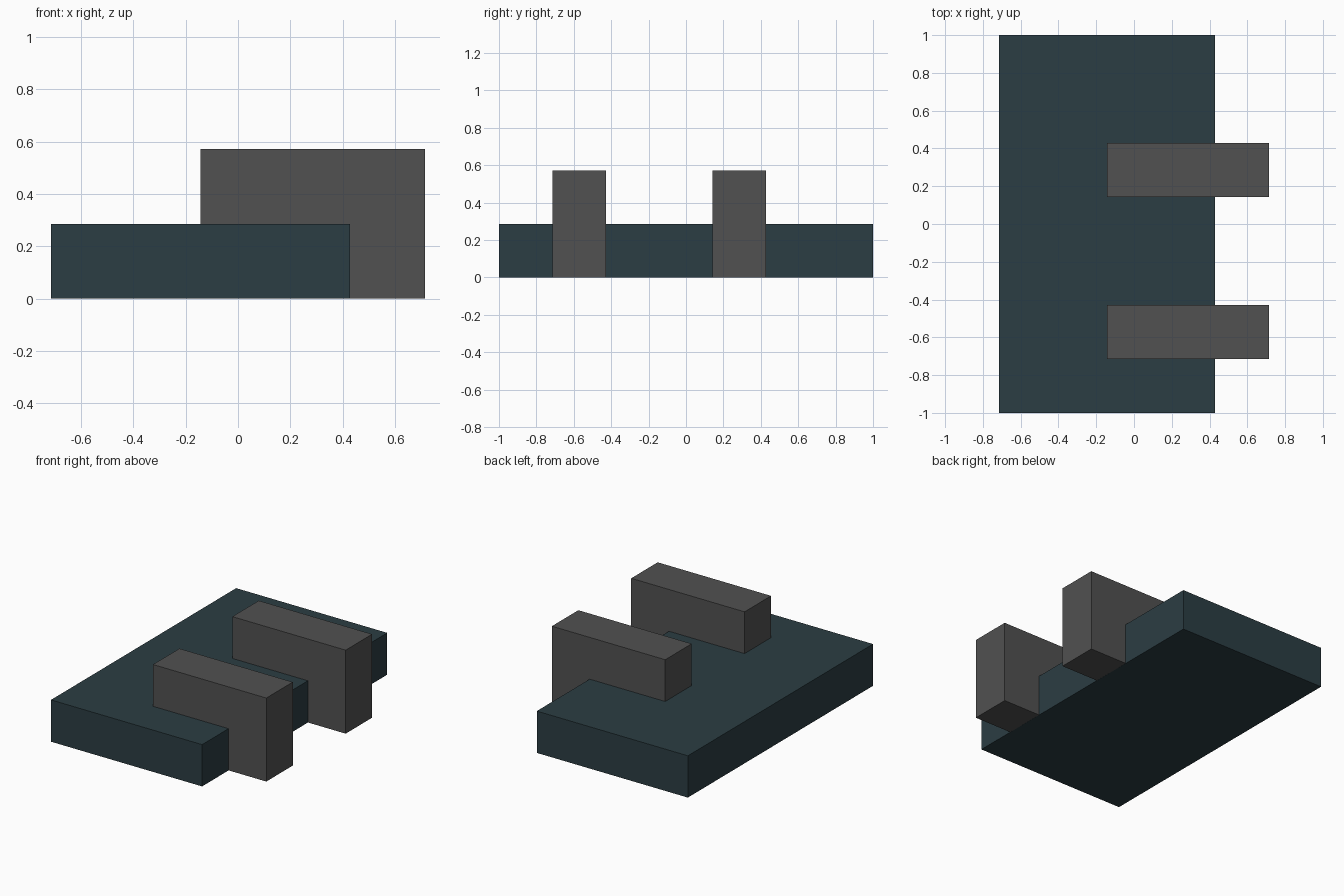
import bpy

if "Cube" in bpy.data.objects:
    bpy.data.objects.remove(bpy.data.objects["Cube"])

U = 1 / 7  # grid module of the model


def srgb(r, g, b):
    f = lambda c: c / 12.92 if c <= 0.04045 else ((c + 0.055) / 1.055) ** 2.4
    return tuple(f(v / 255) for v in (r, g, b)) + (1.0,)


def material(name, rgb):
    mat = bpy.data.materials.new(name)
    mat.diffuse_color = srgb(*rgb)
    mat.use_nodes = True
    mat.node_tree.nodes["Principled BSDF"].inputs["Base Color"].default_value = mat.diffuse_color
    return mat


def box(name, lo, hi, mat):
    centre = [(a + b) / 2 for a, b in zip(lo, hi)]
    bpy.ops.mesh.primitive_cube_add(size=1, location=centre)
    obj = bpy.context.object
    obj.name = name
    obj.scale = [b - a for a, b in zip(lo, hi)]
    bpy.ops.object.transform_apply(location=False, rotation=False, scale=True)
    obj.data.materials.append(mat)
    return obj


slate = material("dark slate", (43, 61, 67))
grey = material("dark grey", (81, 81, 81))

# Flat base slab
box("base_slab", (-5 * U, -1, 0), (3 * U, 1, 2 * U), slate)

# Two upright blocks through the slab's right edge, a hair above its underside
for name, y in (("front_block", -5 * U), ("back_block", U)):
    box(name, (-U, y, 0.0005), (5 * U, y + 2 * U, 4 * U), grey)
